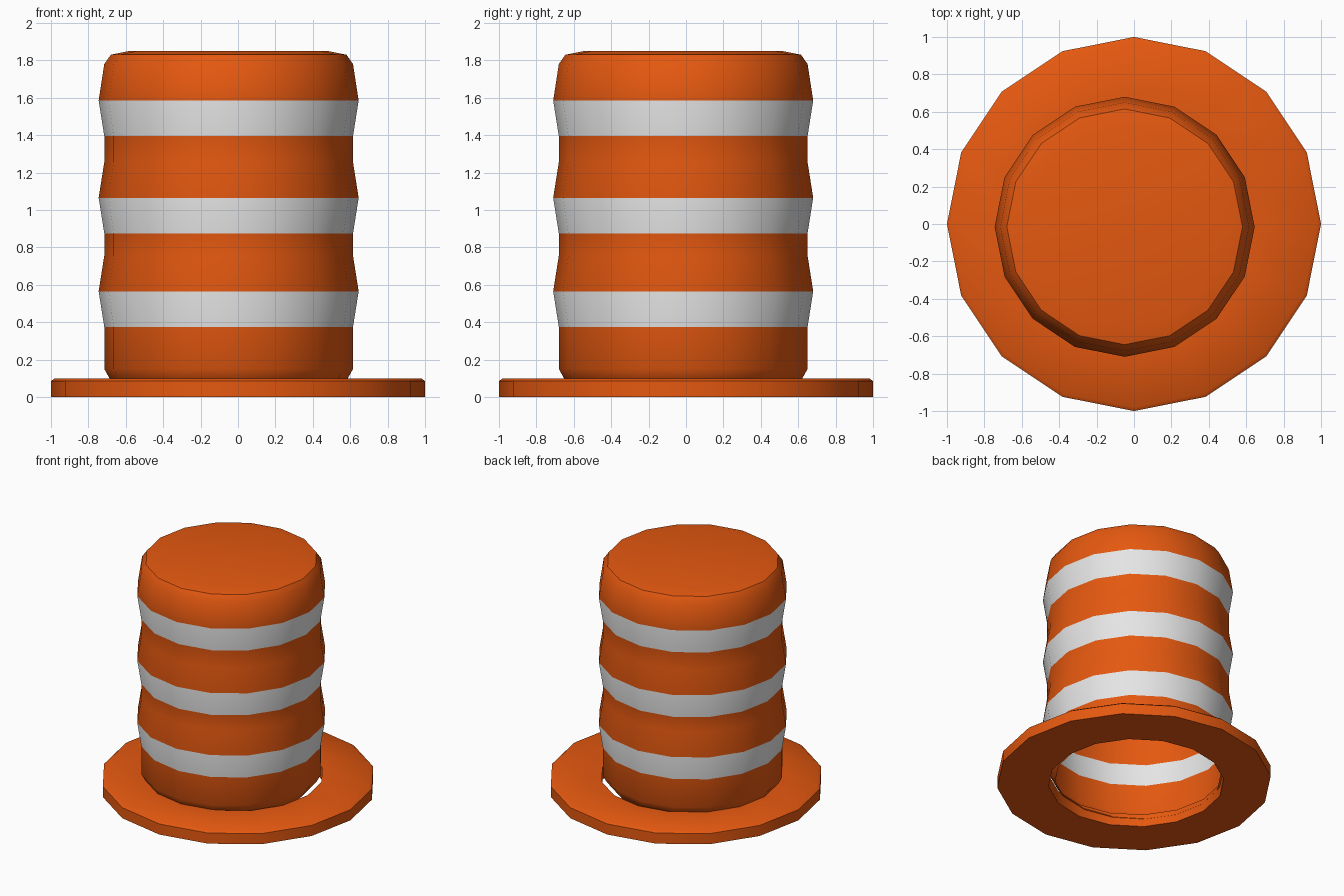
import bpy, bmesh, math

if "Cube" in bpy.data.objects:
    bpy.data.objects.remove(bpy.data.objects["Cube"])

SIDES = 16


def material(name, rgb):
    m = bpy.data.materials.new(name)
    m.diffuse_color = (*rgb, 1.0)
    m.use_nodes = True
    m.node_tree.nodes["Principled BSDF"].inputs["Base Color"].default_value = m.diffuse_color
    return m


orange = material("safety orange", (0.78, 0.098, 0.005))
white = material("reflective white", (0.78, 0.78, 0.78))


def ring(bm, r, z, cx, cy):
    return [bm.verts.new((cx + r * math.cos(2 * math.pi * i / SIDES),
                          cy + r * math.sin(2 * math.pi * i / SIDES), z))
            for i in range(SIDES)]


def bridge(bm, a, b, mat=0):
    for i in range(SIDES):
        j = (i + 1) % SIDES
        bm.faces.new((a[i], a[j], b[j], b[i])).material_index = mat


def finish(bm, name, mats, recalc=False):
    if recalc:
        bmesh.ops.recalc_face_normals(bm, faces=bm.faces[:])
    me = bpy.data.meshes.new(name)
    bm.to_mesh(me)
    bm.free()
    for m in mats:
        me.materials.append(m)
    ob = bpy.data.objects.new(name, me)
    bpy.context.collection.objects.link(ob)
    bpy.ops.object.select_all(action='DESELECT')
    ob.select_set(True)
    bpy.context.view_layer.objects.active = ob
    bpy.ops.object.shade_smooth_by_angle(angle=math.radians(40))
    return ob


# Base: flat ring with a small chamfer on its upper rim
bm = bmesh.new()
hole = (-0.02, 0.0)
loops = [ring(bm, 0.64, 0.0, *hole), ring(bm, 1.0, 0.0, 0, 0),
         ring(bm, 1.0, 0.085, 0, 0), ring(bm, 0.98, 0.1, 0, 0),
         ring(bm, 0.64, 0.1, *hole)]
for k in range(len(loops)):
    bridge(bm, loops[k], loops[(k + 1) % len(loops)])
finish(bm, "base_ring", [orange], recalc=True)

# Barrel: open-bottomed shell, slightly off centre; each stripe flares outward
profile = [(0.605, 0.06), (0.637, 0.10), (0.665, 0.15)]
for z in (0.375, 0.875, 1.395):
    profile += [(0.665, z), (0.695, z + 0.19), (0.665, z + 0.38)]
profile[-1] = (0.665, 1.78)
profile += [(0.63, 1.83), (0.53, 1.85)]
bm = bmesh.new()
loops = [ring(bm, r, z, -0.05, -0.015) for r, z in profile]
for k in range(len(loops) - 1):
    (r0, z0), (r1, z1) = profile[k], profile[k + 1]
    flares = z0 > 0.3 and r1 > r0      # stripes are the outward-flaring bands
    bridge(bm, loops[k], loops[k + 1], 1 if flares else 0)
bm.faces.new(loops[-1])
finish(bm, "barrel_body", [orange, white])
